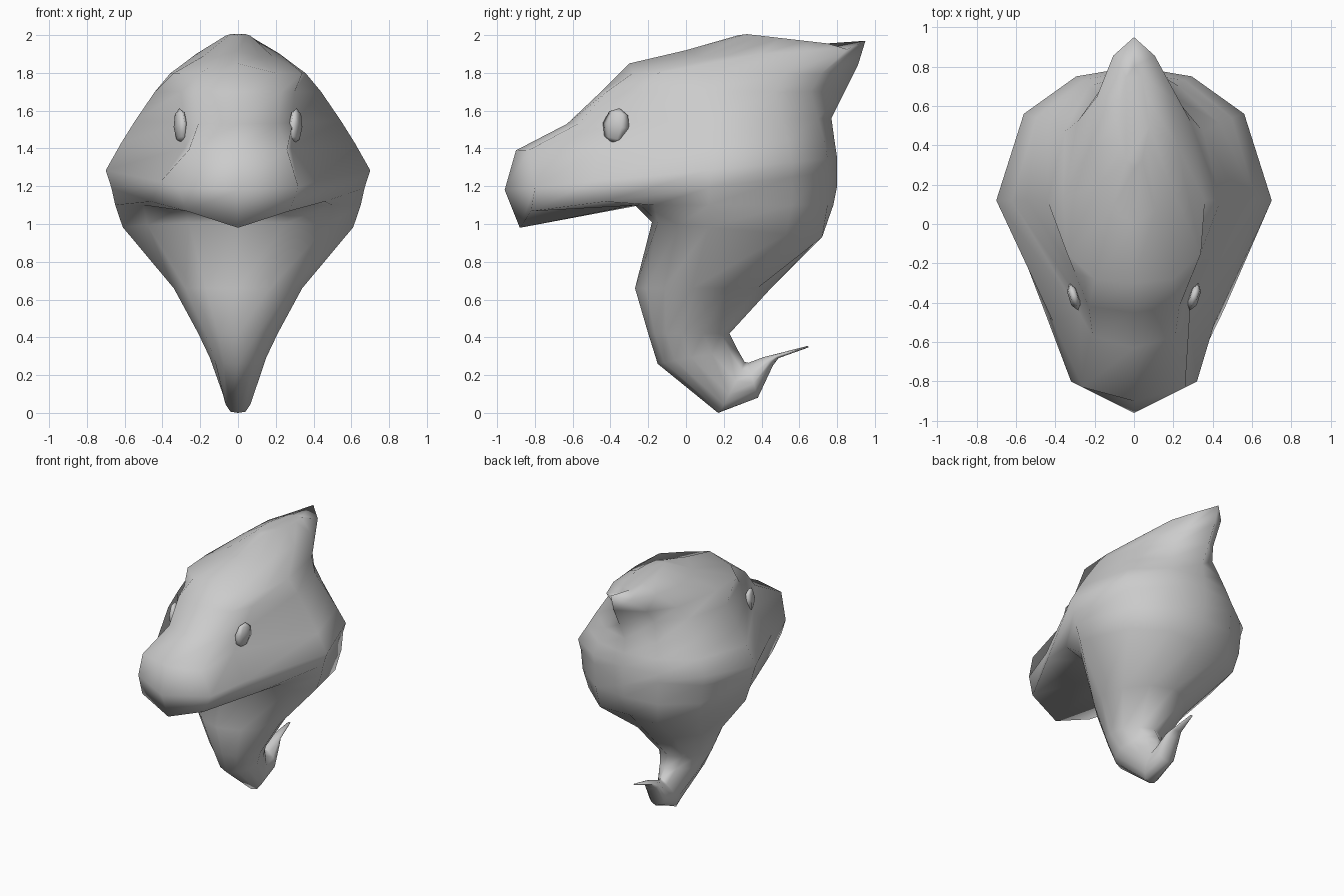
import bpy
import bmesh
from mathutils import Vector, Matrix

default = bpy.data.objects.get("Cube")
if default:
    bpy.data.objects.remove(default, do_unlink=True)

grey = bpy.data.materials.new("soft_grey")
grey.use_nodes = True
colour = (0.6, 0.6, 0.6, 1)
grey.diffuse_color = colour
grey.node_tree.nodes["Principled BSDF"].inputs["Base Color"].default_value = colour

# Egg section: fraction from front to back, fraction of half width
EGG = [(0.08, 0.5), (0.22, 0.82), (0.42, 1), (0.68, 0.86), (0.9, 0.48)]


def ring(front, back, half_points, lift=0):
    """Mirrored closed section; side points are (x, y fraction)."""
    f, b = Vector((0, *front)), Vector((0, *back))
    half = []
    for x, t in half_points:
        point = f.lerp(b, t)
        point.x = x
        point.z += lift
        half.append(point)
    mirrored = [Vector((-p.x, p.y, p.z)) for p in reversed(half)]
    return [f] + half + [b] + mirrored


def egg_ring(front, back, width, lift=0):
    return ring(front, back, [(width * k, t) for t, k in EGG], lift)


def head_ring(front, back, width, nose, cheek, lift=0, rear=0.56):
    """Section through the head, with a narrow snout and a round back."""
    sides = [nose, cheek, (width, 0.12), (0.8 * width, rear), (0.42 * width, rear + 0.19)]
    length = back[0] - front[0]
    return ring(front, back, [(x, (y - front[0]) / length) for x, y in sides], lift)


def finish(bm, name):
    bmesh.ops.recalc_face_normals(bm, faces=bm.faces)
    for face in bm.faces:
        face.smooth = True
    mesh = bpy.data.meshes.new(name)
    bm.to_mesh(mesh)
    bm.free()
    mesh.materials.append(grey)
    obj = bpy.data.objects.new(name, mesh)
    bpy.context.collection.objects.link(obj)
    return obj


def loft(name, sections):
    bm = bmesh.new()
    loops = [[bm.verts.new(p) for p in section] for section in sections]
    for low, high in zip(loops, loops[1:]):
        count = len(low)
        for i in range(count):
            j = (i + 1) % count
            bm.faces.new((low[i], low[j], high[j], high[i]))
    bm.faces.new(loops[0])
    bm.faces.new(loops[-1])
    return finish(bm, name)


# Curled tail, from its tip round to the waist
tail = [
    egg_ring((0.65, 0.347), (0.645, 0.355), 0.01),
    egg_ring((0.49, 0.29), (0.47, 0.31), 0.04),
    egg_ring((0.46, 0.25), (0.41, 0.295), 0.06),
    egg_ring((0.38, 0.08), (0.33, 0.265), 0.08),
    egg_ring((0.17, 0), (0.31, 0.27), 0.08, -0.015),
    egg_ring((-0.15, 0.26), (0.27, 0.34), 0.15),
    egg_ring((-0.20, 0.42), (0.23, 0.42), 0.21),
]
# Chest, up to the underside of the snout
chest = [
    egg_ring((-0.27, 0.66), (0.45, 0.66), 0.34),
    head_ring((-0.18, 1.01), (0.71, 0.93), 0.61, (0.26, -0.15), (0.48, -0.03), 0, 0.53),
    head_ring((-0.27, 1.10), (0.78, 1.10), 0.65, (0.28, -0.24), (0.50, -0.17)),
]
# Head with the snout
head = [
    head_ring((-0.88, 0.98), (0.80, 1.20), 0.67, (0.27, -0.82), (0.46, -0.43), 0.08),
    head_ring((-0.96, 1.18), (0.80, 1.35), 0.70, (0.32, -0.80), (0.41, -0.50)),
    head_ring((-0.90, 1.39), (0.785, 1.45), 0.62, (0.26, -0.83), (0.28, -0.45), 0, 0.54),
    head_ring((-0.63, 1.53), (0.77, 1.56), 0.545, (0.21, -0.57), (0.29, -0.36), 0, 0.51),
    head_ring((-0.45, 1.70), (0.84, 1.70), 0.44, (0.23, -0.42), (0.30, -0.25), 0, 0.47),
    head_ring((-0.30, 1.85), (0.91, 1.84), 0.36, (0.20, -0.28), (0.34, -0.15), -0.05, 0.52),
]
# Crest swept to the back
crest = [
    egg_ring((0, 1.92), (0.95, 1.97), 0.22, -0.04),
    egg_ring((0.28, 2.0), (0.80, 1.94), 0.08, 0.01),
]
loft("body", tail + chest + head + crest)

# Small raised almond eyes
for side, name in ((1, "left_eye"), (-1, "right_eye")):
    bm = bmesh.new()
    bmesh.ops.create_uvsphere(bm, u_segments=6, v_segments=4, radius=1)
    place = (Matrix.Translation((side * 0.305, -0.37, 1.52))
             @ Matrix.Rotation(side * -0.3, 4, "Z")
             @ Matrix.Rotation(-0.2, 4, "X")
             @ Matrix.Diagonal((0.03, 0.075, 0.095, 1)))
    bmesh.ops.transform(bm, matrix=place, verts=bm.verts)
    finish(bm, name)
